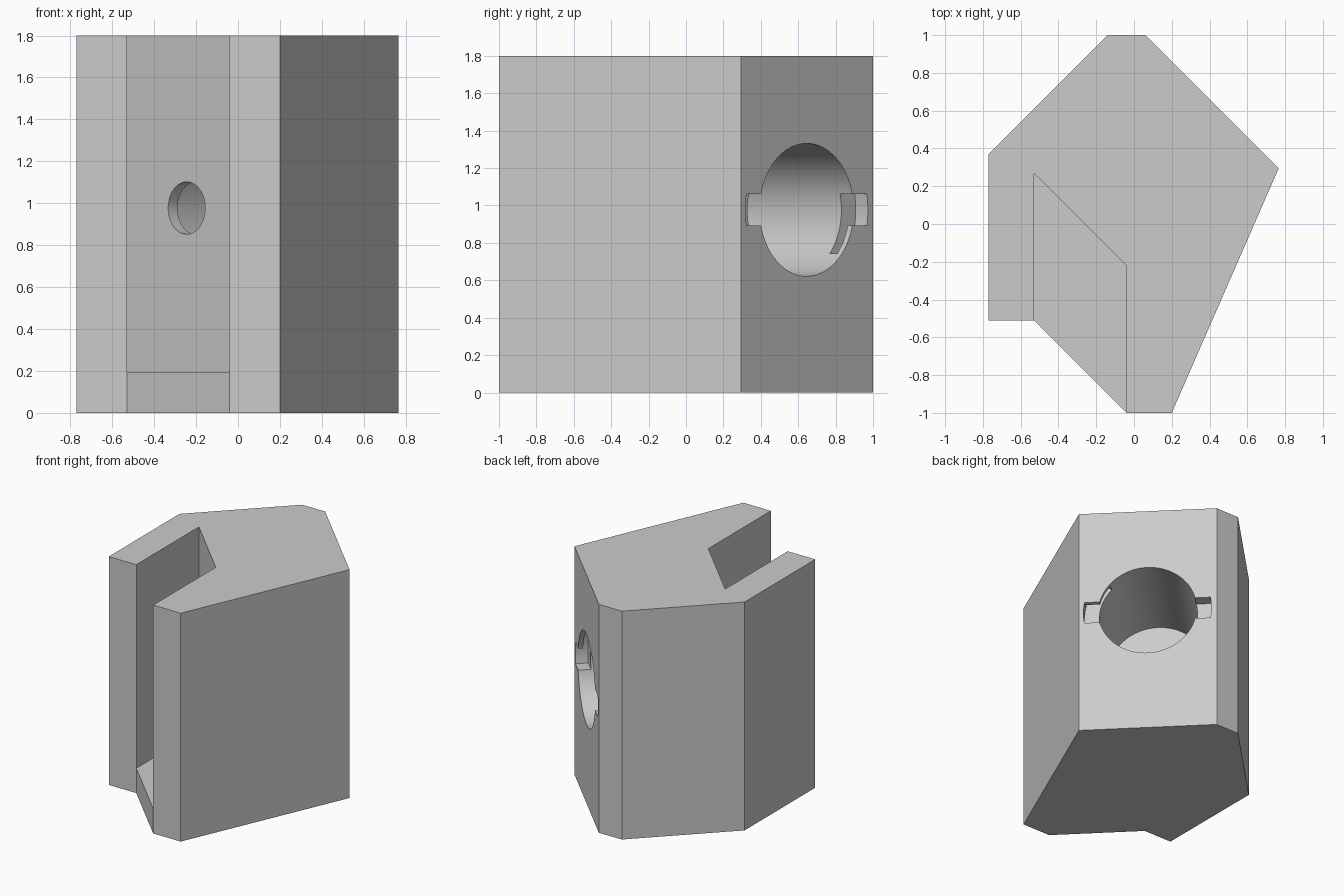
import bpy, bmesh
from math import sin, cos, asin, radians, pi, sqrt
from mathutils import Matrix

cube = bpy.data.objects.get("Cube")
if cube:
    bpy.data.objects.remove(cube, do_unlink=True)

grey = bpy.data.materials.new("light grey")
grey.use_nodes = True
grey.diffuse_color = (0.6, 0.6, 0.6, 1)
grey.node_tree.nodes["Principled BSDF"].inputs["Base Color"].default_value = (0.6, 0.6, 0.6, 1)


def prism(name, points, low, high, matrix=Matrix()):
    """Extrude a flat outline from low to high, then place it."""
    bm = bmesh.new()
    face = bm.faces.new([bm.verts.new((x, y, low)) for x, y in points])
    top = bmesh.ops.extrude_face_region(bm, geom=[face])["geom"]
    bmesh.ops.translate(bm, vec=(0, 0, high - low),
                        verts=[v for v in top if isinstance(v, bmesh.types.BMVert)])
    bmesh.ops.recalc_face_normals(bm, faces=bm.faces)
    bm.transform(matrix)
    mesh = bpy.data.meshes.new(name)
    bm.to_mesh(mesh)
    bm.free()
    mesh.materials.append(grey)
    obj = bpy.data.objects.new(name, mesh)
    bpy.context.collection.objects.link(obj)
    return obj


def arc(radius, start, end, steps):
    angles = [start + (end - start) * i / steps for i in range(steps + 1)]
    return [(radius * cos(a), radius * sin(a)) for a in angles]


def cut(target, cutter):
    cutter.hide_render = True
    mod = target.modifiers.new("cut", "BOOLEAN")
    mod.operation = "DIFFERENCE"
    mod.solver = "EXACT"
    mod.object = cutter
    bpy.context.view_layer.objects.active = target
    bpy.ops.object.modifier_apply(modifier=mod.name)
    bpy.data.objects.remove(cutter, do_unlink=True)


# Block with its angled outline
body = prism("socket_block", [(-0.14, 1), (0.06, 1), (0.766, 0.295), (0.2, -1), (-0.04, -1),
                              (-0.53, -0.51), (-0.77, -0.51), (-0.77, 0.37)], 0, 1.8)

# Open slot above a low floor
cut(body, prism("slot", [(-0.53, 0.27), (-0.53, -1.2), (-0.04, -1.2), (-0.04, -0.22)], 0.195, 2))

# Bore frame: x along the slanted face, y up, z out of the face
s = 1 / sqrt(2)
frame = Matrix(((-s, 0, s, 0.415), (s, 0, s, 0.645), (0, 1, 0, 0.977), (0, 0, 0, 1)))
BORE, KEY, HALF = 0.355, 0.463, 0.085

# Large blind bore and small through hole
cut(body, prism("bore", arc(BORE, 0, 2 * pi, 96)[:-1], -0.87, 0.2, frame))
cut(body, prism("pin_hole", arc(0.125, 0, 2 * pi, 64)[:-1], -1.1, -0.8, frame))

# Two bayonet keyways, each with a short locking groove
edge = asin(HALF / KEY)
key = [(0.3, -HALF)] + arc(KEY, -edge, edge, 8) + [(0.3, HALF)]
end = radians(-41)
groove = arc(KEY, end, edge, 20) + [(0.3, HALF)] + arc(0.3, 0, end, 10)
for turn in (0, pi):
    place = frame @ Matrix.Rotation(turn, 4, "Z")
    cut(body, prism("keyway", key, -0.07, 0.2, place))
    cut(body, prism("groove", groove, -0.092, -0.035, place))

# Smooth the bores, keep the corners sharp
bpy.ops.object.select_all(action="DESELECT")
body.select_set(True)
bpy.context.view_layer.objects.active = body
bpy.ops.object.shade_smooth_by_angle(angle=radians(25))
